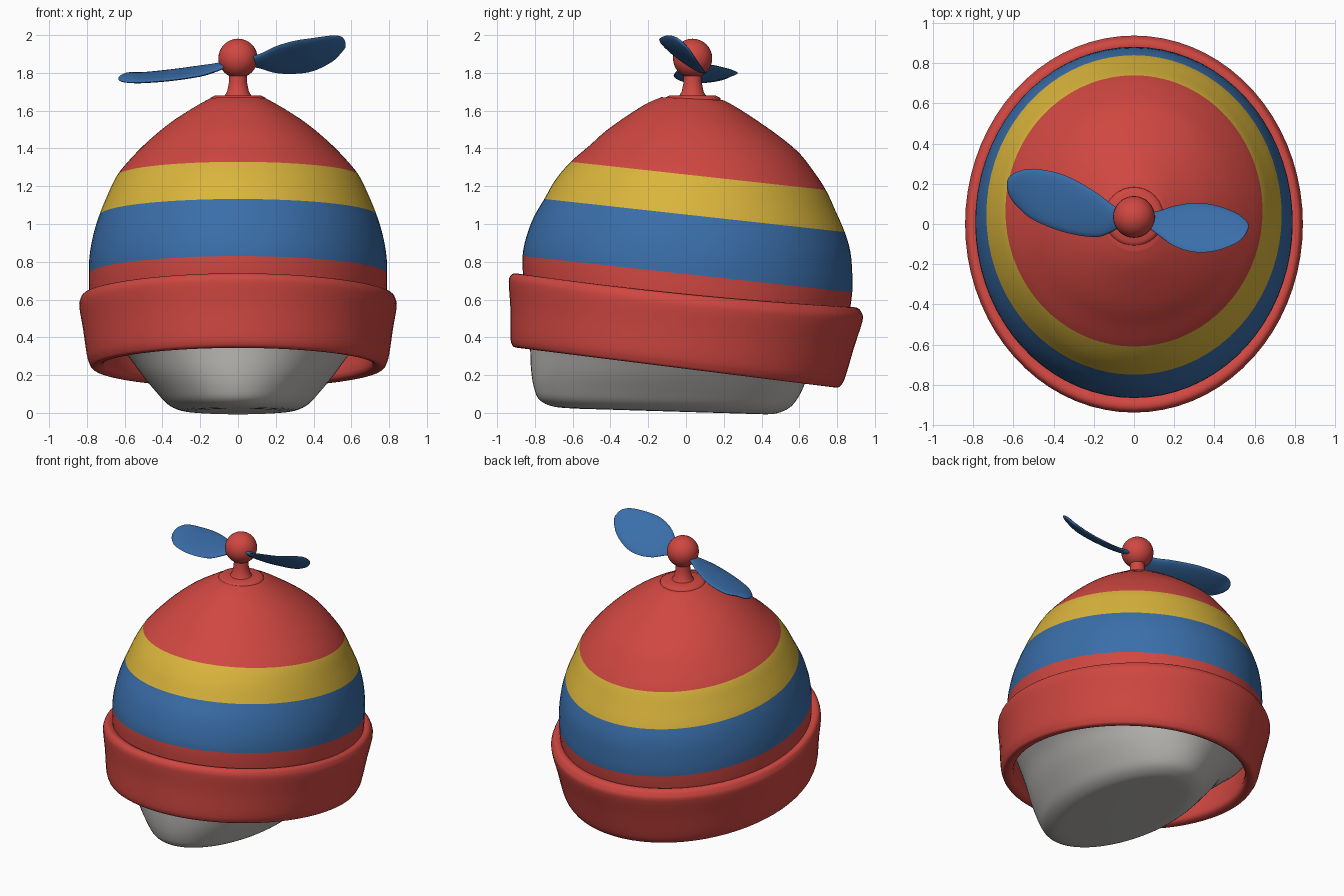
import bpy, bmesh, math

if "Cube" in bpy.data.objects:
    bpy.data.objects.remove(bpy.data.objects["Cube"])

def material(name, rgb):
    m = bpy.data.materials.new(name)
    m.diffuse_color = (*rgb, 1)
    m.use_nodes = True
    m.node_tree.nodes["Principled BSDF"].inputs["Base Color"].default_value = m.diffuse_color
    return m

RED = material("red cloth", (0.63, 0.063, 0.053))
BLUE = material("blue", (0.042, 0.156, 0.40))
YELLOW = material("yellow", (0.70, 0.46, 0.045))
GREY = material("grey", (0.50, 0.49, 0.47))

def dense(rows, steps=4, cyclic=False):
    """Catmull-Rom interpolation between the given rows."""
    n, out = len(rows), []
    for i in range(n if cyclic else n - 1):
        idx = [i - 1, i, i + 1, i + 2]
        idx = [k % n if cyclic else min(max(k, 0), n - 1) for k in idx]
        p = [rows[k] for k in idx]
        for s in range(steps):
            t = s / steps
            out.append(tuple(0.5 * (2 * b + (c - a) * t + (2 * a - 5 * b + 4 * c - d) * t * t
                                    + (3 * b - a - 3 * c + d) * t ** 3)
                             for a, b, c, d in zip(*p)))
    return out if cyclic else out + [rows[-1]]

def oval(row, n=72):
    """Tilted oval: z = a + b*y + c*y^2, from y front to y back, half width hx."""
    a, b, c, yf, yb, hx = row
    pts = []
    for i in range(n):
        t = 2 * math.pi * i / n
        y = (yf + yb) / 2 + (yb - yf) / 2 * math.sin(t)
        pts.append((hx * math.cos(t), y, a + b * y + c * y * y))
    return pts

def loft(name, rings, mats, rule=lambda i: 0, cyclic=False, caps=(True, True), angle=50):
    bm = bmesh.new()
    vs = [[bm.verts.new(p) for p in r] for r in rings]
    n = len(vs[0])
    for i in range(len(vs) if cyclic else len(vs) - 1):
        a, b = vs[i], vs[(i + 1) % len(vs)]
        for j in range(n):
            k = (j + 1) % n
            bm.faces.new((a[j], a[k], b[k], b[j])).material_index = rule(i)
    if not cyclic:
        if caps[0]:
            bm.faces.new(vs[0][::-1]).material_index = rule(0)
        if caps[1]:
            bm.faces.new(vs[-1]).material_index = rule(len(vs) - 2)
    bmesh.ops.recalc_face_normals(bm, faces=bm.faces)
    me = bpy.data.meshes.new(name)
    bm.to_mesh(me)
    bm.free()
    ob = bpy.data.objects.new(name, me)
    bpy.context.collection.objects.link(ob)
    for m in mats:
        me.materials.append(m)
    smooth(ob, angle)
    return ob

def smooth(ob, angle):
    bpy.ops.object.select_all(action='DESELECT')
    ob.select_set(True)
    bpy.context.view_layer.objects.active = ob
    bpy.ops.object.shade_smooth_by_angle(angle=math.radians(angle))

# Striped dome: rows (height, y front, y back, half width), stripes change at rows 2, 5, 7
dome = [(0.45, -.84, .82, .76), (0.60, -.86, .86, .785), (0.735, -.865, .88, .79),
        (0.84, -.845, .88, .785), (0.95, -.805, .87, .765), (1.05, -.75, .84, .735),
        (1.16, -.69, .79, .69), (1.262, -.61, .74, .64), (1.36, -.51, .67, .56),
        (1.45, -.42, .59, .47), (1.54, -.31, .46, .36), (1.62, -.20, .32, .235),
        (1.665, -.13, .20, .15)]
rows = [(s, -.05 if s > 1.65 else -.11, 0, f, b, h) for s, f, b, h in dome]

def stripe(i):
    k = i // 4
    return 0 if k < 2 or k >= 7 else (1 if k < 5 else 2)

loft("hat_dome", [oval(r) for r in dense(rows)], [RED, BLUE, YELLOW], stripe, caps=(False, True))

# Folded cuff: closed cross-section swept around the head
cuff = [(.255, -.125, 0, -.925, .825, .785), (.30, -.125, 0, -.93, .845, .80),
        (.44, -.115, .012, -.93, .89, .82), (.56, -.10, .025, -.938, .935, .84),
        (.60, -.10, .025, -.935, .93, .835), (.625, -.10, .025, -.915, .91, .82),
        (.625, -.10, .025, -.88, .875, .79), (.59, -.10, .02, -.85, .85, .765),
        (.40, -.115, .01, -.84, .80, .73), (.27, -.125, 0, -.85, .755, .71),
        (.237, -.125, 0, -.875, .775, .735), (.235, -.125, 0, -.91, .805, .77)]
loft("hat_cuff", [oval(r) for r in dense(cuff, 3, True)], [RED], cyclic=True, angle=80)

# Head plug under the hat
head = [(.005, -.03, 0, -.58, .42, .24), (.012, -.03, 0, -.70, .48, .31),
        (.045, -.03, 0, -.775, .55, .375), (.11, -.03, 0, -.805, .60, .435),
        (.20, -.03, 0, -.82, .64, .51), (.30, -.04, 0, -.825, .675, .585),
        (.38, -.07, 0, -.83, .73, .67), (.44, -.10, 0, -.84, .79, .735)]
loft("head", [oval(r) for r in dense(head)], [GREY], angle=60)

# Button and post on the crown
post = [(.15, 1.65), (.146, 1.668), (.125, 1.679), (.07, 1.681), (.058, 1.70),
        (.048, 1.75), (.046, 1.83)]
loft("propeller_post", [oval((z, 0, 0, .035 - r, .035 + r, r), 32) for r, z in post], [RED])

# Hub ball
bpy.ops.mesh.primitive_uv_sphere_add(segments=32, ring_count=16, radius=.104,
                                     location=(0, .035, 1.877))
hub = bpy.context.object
hub.name = "propeller_hub"
hub.data.materials.append(RED)
smooth(hub, 60)

# Blades: rows (x, low edge y, z, high edge y, z, half thickness)
right = [(.05, .055, 1.84, .0, 1.88, .016), (.12, .065, 1.825, -.055, 1.90, .017),
         (.20, .09, 1.80, -.11, 1.94, .017), (.30, .105, 1.795, -.14, 1.97, .017),
         (.40, .095, 1.81, -.135, 1.985, .016), (.50, .06, 1.86, -.10, 1.998, .014),
         (.55, .025, 1.91, -.06, 1.99, .011), (.57, 0, 1.935, -.02, 1.96, .004)]
left = [(-.05, .0, 1.84, .06, 1.86, .016), (-.12, -.045, 1.81, .105, 1.845, .017),
        (-.20, -.065, 1.785, .165, 1.835, .017), (-.35, -.04, 1.762, .245, 1.815, .017),
        (-.50, .02, 1.75, .275, 1.80, .016), (-.58, .085, 1.75, .26, 1.80, .014),
        (-.62, .14, 1.758, .235, 1.785, .011), (-.632, .18, 1.765, .21, 1.775, .004)]

def blade_ring(row, n=20):
    x, y0, z0, y1, z1, h = row
    dy, dz = (y1 - y0) / 2, (z1 - z0) / 2
    l = math.hypot(dy, dz)
    pts = []
    for i in range(n):
        t = 2 * math.pi * i / n
        c, s = math.cos(t), math.sin(t) * h / l
        pts.append((x, (y0 + y1) / 2 + dy * c - dz * s, (z0 + z1) / 2 + dz * c + dy * s))
    return pts

for name, blade in (("right_blade", right), ("left_blade", left)):
    loft(name, [blade_ring(r) for r in dense(blade)], [BLUE], angle=70)
